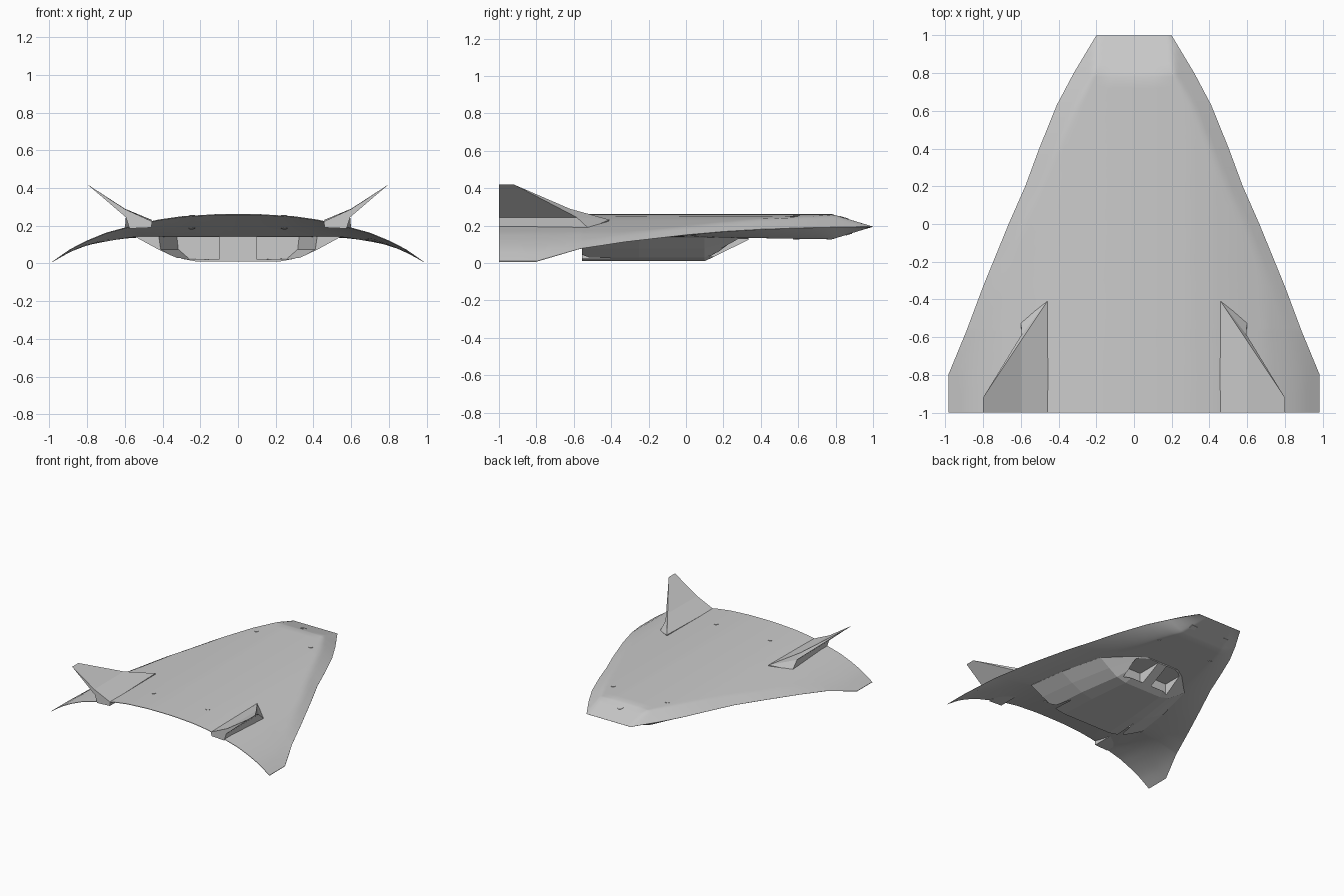
import bpy, bmesh, math

if "Cube" in bpy.data.objects:
    bpy.data.objects.remove(bpy.data.objects["Cube"])

grey = bpy.data.materials.new("hull_grey")
grey.diffuse_color = (0.6, 0.6, 0.6, 1)
grey.use_nodes = True
grey.node_tree.nodes["Principled BSDF"].inputs["Base Color"].default_value = grey.diffuse_color


def make(name, verts, faces, smooth=True):
    me = bpy.data.meshes.new(name)
    me.from_pydata(verts, [], faces)
    bm = bmesh.new()
    bm.from_mesh(me)
    bmesh.ops.remove_doubles(bm, verts=bm.verts, dist=0.0002)
    bmesh.ops.recalc_face_normals(bm, faces=bm.faces)
    bm.to_mesh(me)
    bm.free()
    me.materials.append(grey)
    ob = bpy.data.objects.new(name, me)
    bpy.context.collection.objects.link(ob)
    if smooth:
        bpy.ops.object.select_all(action='DESELECT')
        ob.select_set(True)
        bpy.context.view_layer.objects.active = ob
        bpy.ops.object.shade_smooth_by_angle(angle=math.radians(25))
    return ob


def loft(name, rings, smooth=True):
    n = len(rings[0])
    verts = [p for r in rings for p in r]
    faces = [(a * n + i, a * n + (i + 1) % n, (a + 1) * n + (i + 1) % n, (a + 1) * n + i)
             for a in range(len(rings) - 1) for i in range(n)]
    faces += [tuple(range(n)), tuple(range((len(rings) - 1) * n, len(rings) * n))]
    return make(name, verts, faces, smooth)


def interp(table, t):
    if t <= table[0][0]:
        return table[0][1]
    for (a, va), (b, vb) in zip(table, table[1:]):
        if t <= b:
            return va + (vb - va) * (t - a) / (b - a)
    return table[-1][1]


# Hull curves: half width and edge height along y, top height across x
WIDTH = [(-1, .985), (-.8, .985), (-.57, .89), (-.33, .80), (0, .665), (.2, .577),
         (.4, .503), (.63, .41), (.8, .32), (.9, .26), (1, .2)]
EDGE = [(-1, .008), (-.8, .008), (-.57, .075), (-.33, .112), (0, .15), (.2, .168),
        (.4, .18), (.63, .188), (1, .195)]
CROWN = [(0, .262), (.12, .261), (.3, .25), (.42, .233), (.55, .204), (.7, .163),
         (.8, .122), (.89, .076), (.985, .01)]
KEEL = [(-.55, .142), (.3, .135), (.78, .127), (1, .195)]


def top_z(x, y):
    w, e = interp(WIDTH, y), interp(EDGE, y)
    z = min(interp(CROWN, x), e + (w - x) * .57 + .001)
    if y < -.5:
        z = interp(CROWN, x)
    return min(z, .262 - max(0, y - .78) / .22 * .067)


def bottom_z(x, y):
    w, e, k = interp(WIDTH, y), interp(EDGE, y), interp(KEEL, y)
    u = x / w
    z = k if u < .6 else k + (e - k) * ((u - .6) / .4) ** 1.25
    top = top_z(x, y)
    if y < -.55:
        z += (top - .004 - z) * (-.55 - y) / .45
    return min(z, top - .001)


# Lifting hull: crowned top and flat keel meeting at a sharp edge
ys = [-1, -.9, -.8, -.7, -.57, -.55, -.45, -.33, -.2, -.1, 0, .1, .2, .3, .4, .5, .63, .72, .78,
      .8, .85, .9, .95, 1]
N = 28
rings = []
for y in ys:
    w = interp(WIDTH, y)
    xs = [w * i / N for i in range(-N, N + 1)]
    rings.append([(x, y, top_z(abs(x), y)) for x in xs] +
                 [(x, y, bottom_z(abs(x), y)) for x in reversed(xs)])
loft("hull", rings)

# Engine pod under the hull: wide at the rear, ramped at the front
HALF = [(.54, .158), (.54, .138), (.43, .078), (.33, .03), (.22, .01)]


def pod_ring(y, s, zb):
    pts = [(x * s, y, zb + (z - .01) * (.158 - zb) / .148) for x, z in HALF]
    return pts + [(-x, yy, z) for x, yy, z in reversed(pts)]


pod = loft("engine_pod", [pod_ring(-.555, 1, .01), pod_ring(-.25, .92, .01),
                          pod_ring(.1, .76, .01), pod_ring(.335, .38, .125)], False)

# Exhaust and intake recesses cut from the pod
NOZZLE = [(0, .142), (0, .02), (.23, .026), (.31, .075), (.32, .142)]
for side in (-1, 1):
    nozzle = loft("nozzle_cutter", [[(side * (.1 + x * s), y, z) for x, z in NOZZLE]
                                    for y, s in ((-.6, 1), (-.555, 1), (-.2, .7))], False)
    intake = loft("intake_cutter", [[(side * x, y, z) for x, z in
                                     ((.04, .128), (.04, .035), (.21, .035), (.21, .128))]
                                    for y in (.12, .5)], False)
    for cutter in (nozzle, intake):
        mod = pod.modifiers.new(cutter.name, 'BOOLEAN')
        mod.operation = 'DIFFERENCE'
        mod.object = cutter
        mod.solver = 'EXACT'
        cutter.hide_render = True
        cutter.hide_set(True)

# Canted tail fins with a thick root
FIN = [(.46, -.41, .232), (.455, -1, .222), (.6, -1, .288), (.8, -1, .42), (.8, -.92, .42),
       (.6, -.62, .29), (.595, -1, .245), (.595, -.585, .245), (.575, -1, .185), (.6, -.52, .185),
       (.46, -1, .19), (.46, -.42, .19)]
FIN_FACES = [(0, 1, 2, 5), (5, 2, 3, 4), (4, 3, 6, 7), (0, 5, 7), (5, 4, 7), (7, 6, 8, 9),
             (0, 7, 9), (1, 10, 8, 6, 2), (2, 6, 3), (0, 11, 10, 1), (0, 9, 11), (9, 8, 10, 11)]
for side, tag in ((-1, "left"), (1, "right")):
    make("tail_fin_" + tag, [(side * x, y, z) for x, y, z in FIN], FIN_FACES, False)


# Small round ports and rectangular plates on the hull
def plate(name, cx, cy, rx, ry, n, under=False):
    f, d = (bottom_z, -.003) if under else (top_z, .003)
    ring = []
    for h in (-d, d):
        pts = []
        for i in range(n):
            a = 2 * math.pi * (i + .5) / n
            x, y = cx + rx * math.cos(a), cy + ry * math.sin(a)
            pts.append((x, y, f(abs(x), y) + h))
        ring.append(pts)
    loft(name, ring, False)


for side in (-1, 1):
    for y in (.59, -.74):
        plate("top_port", side * .245, y, .017, .017, 16)
        plate("belly_port", side * .245, y, .017, .017, 16, True)
    plate("belly_hatch", side * .15, .87, .035, .025, 4, True)
plate("nose_port", 0, .845, .022, .024, 12)
